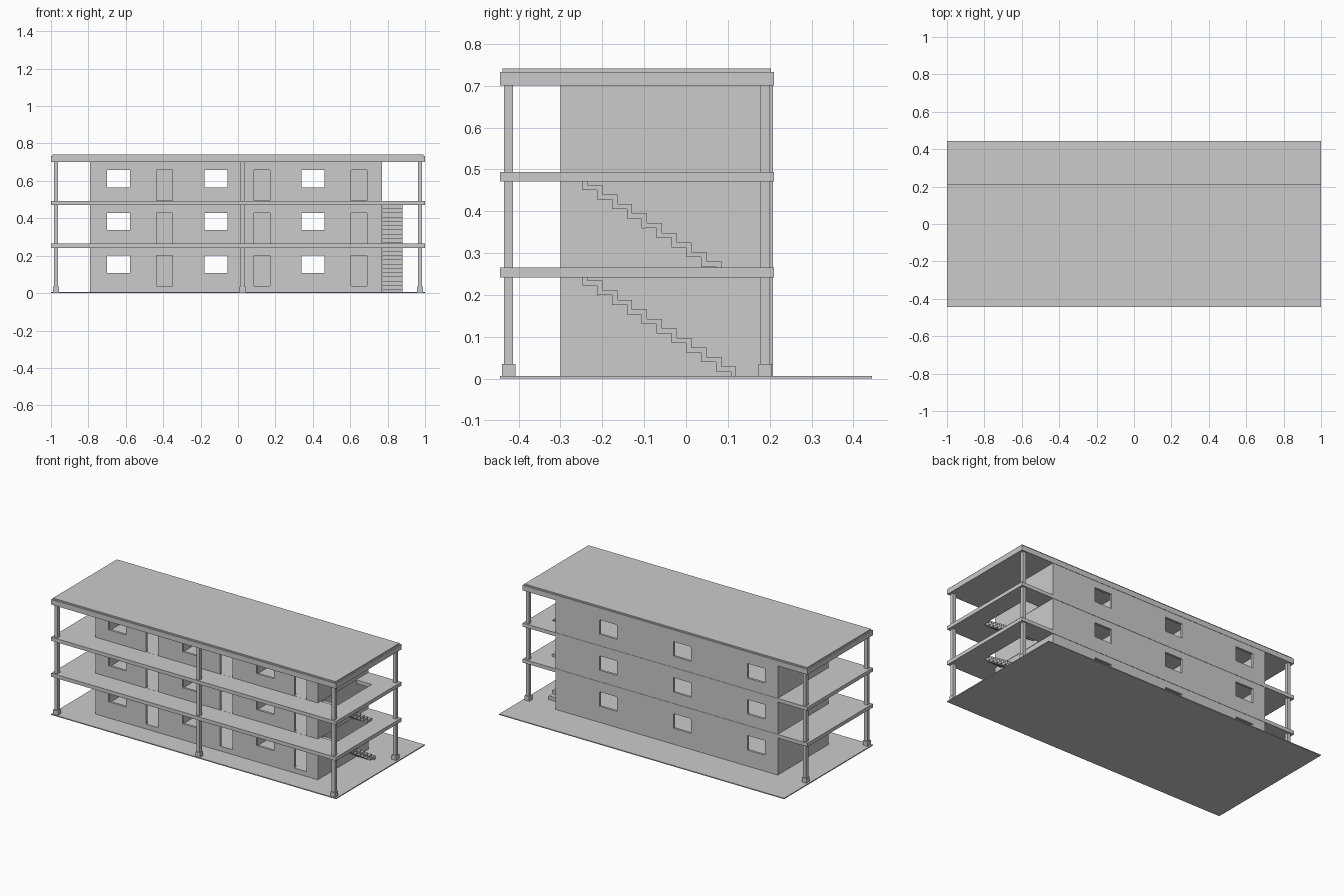
import bpy, bmesh
from mathutils import Vector

if "Cube" in bpy.data.objects:
    bpy.data.objects.remove(bpy.data.objects["Cube"])


def finish(name, bm):
    bmesh.ops.recalc_face_normals(bm, faces=bm.faces)
    me = bpy.data.meshes.new(name)
    bm.to_mesh(me)
    bm.free()
    ob = bpy.data.objects.new(name, me)
    bpy.context.collection.objects.link(ob)
    return ob


def box(name, x0, x1, y0, y1, z0, z1):
    bm = bmesh.new()
    bmesh.ops.create_cube(bm, size=1)
    for v in bm.verts:
        v.co = Vector((x0 + (v.co.x + .5) * (x1 - x0),
                       y0 + (v.co.y + .5) * (y1 - y0),
                       z0 + (v.co.z + .5) * (z1 - z0)))
    return finish(name, bm)


def extrude(bm, vec):
    new = bmesh.ops.extrude_face_region(bm, geom=bm.faces[:])["geom"]
    verts = [g for g in new if isinstance(g, bmesh.types.BMVert)]
    bmesh.ops.translate(bm, verts=verts, vec=vec)


def panel(name, rect, holes, place, vec):
    """Flat plate with rectangular openings (u0, u1, v0, v1), thickened along vec."""
    us = sorted({u for h in [rect] + holes for u in h[:2]})
    vs = sorted({v for h in [rect] + holes for v in h[2:]})
    bm = bmesh.new()
    grid = [[bm.verts.new(place(u, v)) for v in vs] for u in us]
    for i in range(len(us) - 1):
        for j in range(len(vs) - 1):
            cu, cv = (us[i] + us[i + 1]) / 2, (vs[j] + vs[j + 1]) / 2
            if not any(a < cu < b and c < cv < d for a, b, c, d in holes):
                bm.faces.new((grid[i][j], grid[i + 1][j],
                              grid[i + 1][j + 1], grid[i][j + 1]))
    extrude(bm, vec)
    return finish(name, bm)


def stair(name, y, z, steps, run=.0355, rise=.0228, x0=.772, x1=.88):
    """Zigzag flight climbing towards the front."""
    top, under = [], []
    for i in range(steps):
        yy, zz = y - i * run, z + i * rise
        top += [(yy, zz), (yy, zz + rise)]
        under += [(yy - .013, max(z, zz - .012)), (yy - .013, zz + .011)]
    top.append((y - steps * run, z + steps * rise))
    under = under[1:]
    under[-1:] = [under[-1], (y - steps * run, under[-1][1])]
    bm = bmesh.new()
    pts = top + under[::-1] + [(y - .013, z)]
    bm.faces.new([bm.verts.new((x0, a, b)) for a, b in pts])
    extrude(bm, Vector((x1 - x0, 0, 0)))
    return finish(name, bm)


LEFT, RIGHT, FRONT, BACK = -.79, .77, -.30, .208
WALL, STOREY, UNIT = .015, .2285, .52

# Ground plate and building plinth
box("ground_plate", -1, 1, -.445, .445, 0, .006)
box("plinth", LEFT, RIGHT, FRONT, BACK, .005, .037)

# Floor slabs with a stairwell opening
for n, z in enumerate((.242, .4705)):
    panel(f"floor_slab_{n + 1}", (-1, 1, -.445, .21),
          [(.772, .88, -.27, .085)],
          lambda u, v, z=z: (u, v, z), Vector((0, 0, .023)))

# Roof slab and its raised top
box("roof_slab", -1, 1, -.445, .21, .70, .733)
box("roof_top", -.992, .992, -.438, .203, .733, .741)

# Front and back walls with window and door openings
windows, doors = [], []
for u in range(3):
    x = LEFT + u * UNIT
    for s in range(3):
        z = s * STOREY
        windows.append((x + .09, x + .213, .108 + z, .2 + z))
        doors.append((x + .355, x + .44, .037 + z, .2 + z))
rect = (LEFT, RIGHT, .037, .70)
panel("front_wall", rect, windows + doors,
      lambda u, v: (u, FRONT, v), Vector((0, WALL, 0)))
panel("back_wall", rect, windows,
      lambda u, v: (u, BACK, v), Vector((0, -WALL, 0)))

# End walls and partitions between the units
for n, x in enumerate((LEFT, LEFT + UNIT - WALL / 2, LEFT + 2 * UNIT - WALL / 2,
                       RIGHT - WALL)):
    box(f"cross_wall_{n + 1}", x, x + WALL, FRONT + WALL, BACK - WALL, .037, .70)

# Columns on square bases
for n, (x, y) in enumerate(((-.973, -.424), (.025, -.424), (.973, -.424),
                            (-.973, .189), (.973, .189))):
    box(f"column_{n + 1}", x - .011, x + .011, y - .011, y + .011, .035, .70)
    box(f"column_base_{n + 1}", x - .016, x + .016, y - .016, y + .016, .005, .035)

# Stair flights
stair("lower_stair", .12, .006, 11)
stair("upper_stair", .12 - .0355, .006 + STOREY + .0228, 10)
